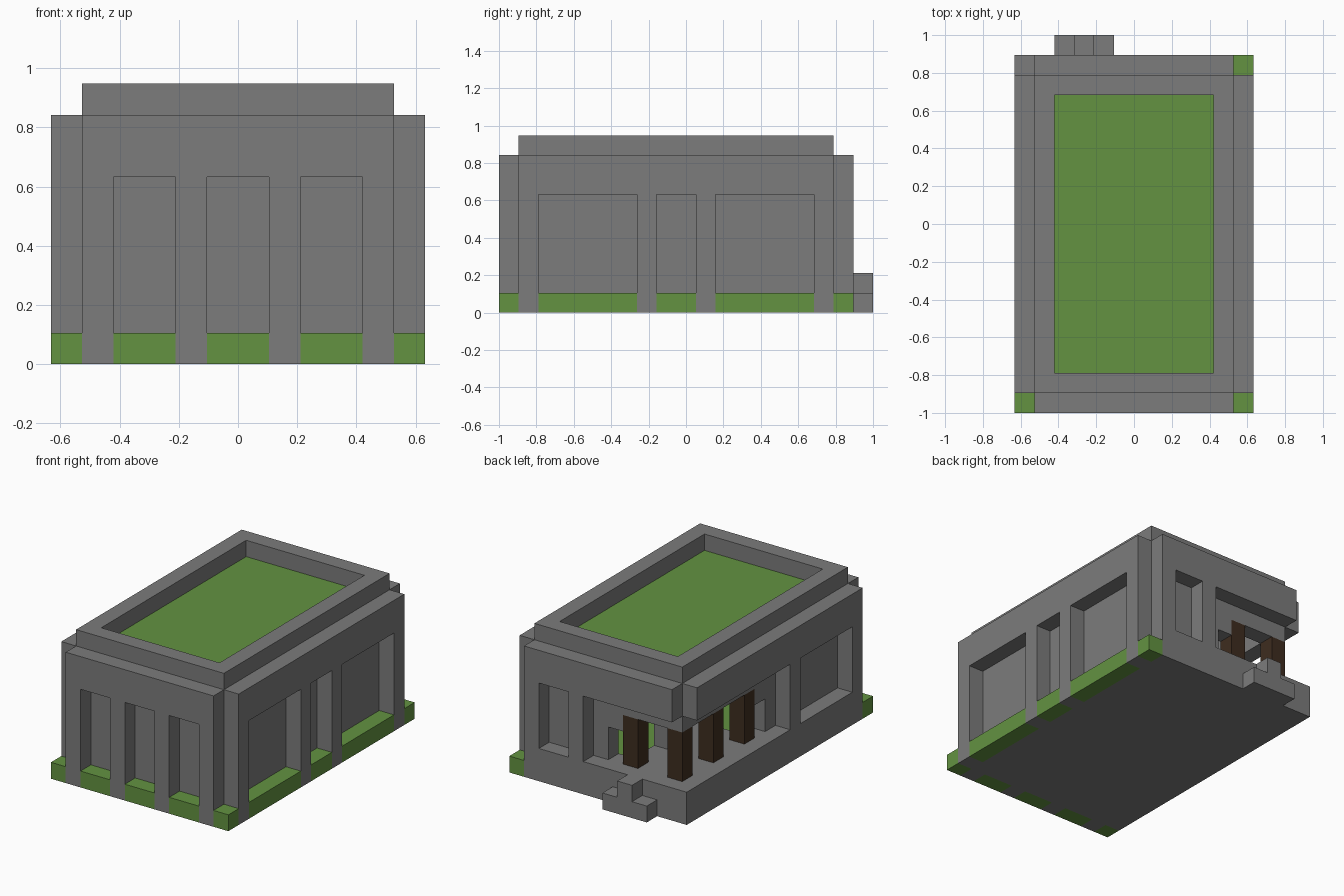
import bpy
import bmesh
from mathutils import Vector

cube = bpy.data.objects.get("Cube")
if cube:
    bpy.data.objects.remove(cube, do_unlink=True)

# The building sits on a 12 x 19 x 9 block grid
U = 2 / 19
ORIGIN = Vector((6, 9.5, 0))


def material(name, rgb):
    m = bpy.data.materials.new(name)
    m.use_nodes = True
    m.diffuse_color = (*rgb, 1)
    bsdf = next(n for n in m.node_tree.nodes if n.type == 'BSDF_PRINCIPLED')
    bsdf.inputs["Base Color"].default_value = (*rgb, 1)
    return m


STONE = material("stone grey", (0.2, 0.2, 0.2))
GRASS = material("grass green", (0.125, 0.29, 0.053))
WOOD = material("dark wood", (0.048, 0.026, 0.014))


def blocks(name, mat, *ranges):
    """One object made of boxes, each given as (x0, x1, y0, y1, z0, z1)."""
    bm = bmesh.new()
    for x0, x1, y0, y1, z0, z1 in ranges:
        made = bmesh.ops.create_cube(bm, size=1)
        for v in made["verts"]:
            p = Vector((x1 if v.co.x > 0 else x0,
                        y1 if v.co.y > 0 else y0,
                        z1 if v.co.z > 0 else z0))
            v.co = (p - ORIGIN) * U
    mesh = bpy.data.meshes.new(name)
    bm.to_mesh(mesh)
    bm.free()
    mesh.materials.append(mat)
    ob = bpy.data.objects.new(name, mesh)
    bpy.context.scene.collection.objects.link(ob)
    return ob


# Foundation and ground
blocks("foundation", STONE, (1, 11, 1, 17, 0, 0.9))
blocks("indoor_floor", GRASS, (2, 10, 2, 16, 0.9, 1))
blocks("porch_floor", STONE, (1, 5, 10, 17, 0.9, 2), (5, 7, 16, 17, 0.9, 2),
       (1, 2, 8, 10, 0.9, 2))
blocks("left_side_plinth", STONE, (0, 1, 1, 18, 0, 2))
blocks("back_plinth", STONE, (1, 11, 17, 18, 0, 2))
blocks("corner_grass", GRASS, (0, 1, 0, 1, 0, 1), (11, 12, 0, 1, 0, 1),
       (11, 12, 17, 18, 0, 1))

# Grass strips in the window bays
blocks("front_grass", GRASS, *[(x, x + 2, 0, 1, 0, 1) for x in (2, 5, 8)])
blocks("side_grass", GRASS,
       *[(11, 12, a, b, 0, 1) for a, b in ((2, 7), (8, 10), (11, 16))])

# Walls behind the bays, with a doorway at each end of the porch
blocks("front_wall", STONE, (1, 11, 1, 2, 0.9, 8))
blocks("right_wall", STONE, (10, 11, 2, 17, 0.9, 8))
blocks("left_wall", STONE, (1, 2, 2, 9, 0.9, 8), (1, 2, 9, 10, 4, 8))
blocks("back_wall", STONE, (6, 10, 16, 17, 0.9, 8), (5, 6, 16, 17, 4, 8))
blocks("porch_beams", STONE, (1, 5, 16, 17, 5, 8), (1, 2, 10, 16, 5, 8))

# Outer piers
blocks("front_piers", STONE, *[(x, x + 1, 0, 1, 0, 6) for x in (1, 4, 7, 10)])
blocks("right_piers", STONE, *[(11, 12, y, y + 1, 0, 6) for y in (1, 7, 10, 16)])
blocks("left_piers", STONE, *[(0, 1, y, y + 1, 2, 6) for y in (1, 7)])
blocks("back_piers", STONE, *[(x, x + 1, 17, 18, 2, 6) for x in (7, 10)])

# Lintel band with notched corners
blocks("lintels", STONE, (1, 11, 0, 1, 6, 8), (1, 11, 17, 18, 6, 8),
       (0, 1, 1, 17, 6, 8), (11, 12, 1, 17, 6, 8))

# Porch columns
blocks("porch_columns", WOOD,
       *[(x, x + 1, y, y + 1, 2, 5) for x, y in ((1, 16), (4, 16), (1, 13), (1, 10))])
blocks("inner_post", STONE, (4, 5, 13, 14, 2, 7))

# Roof and parapet
blocks("roof_slab", STONE, (2, 10, 2, 16, 7, 7.9))
blocks("roof_lawn", GRASS, (2, 10, 2, 16, 7.9, 8))
blocks("parapet", STONE, (1, 11, 1, 2, 8, 9), (1, 11, 16, 17, 8, 9),
       (1, 2, 2, 16, 8, 9), (10, 11, 2, 16, 8, 9))

# Entrance steps
blocks("entrance_steps", STONE, (2, 3, 18, 19, 0, 1), (3, 4, 18, 19, 0, 2),
       (4, 5, 18, 19, 0, 1))
